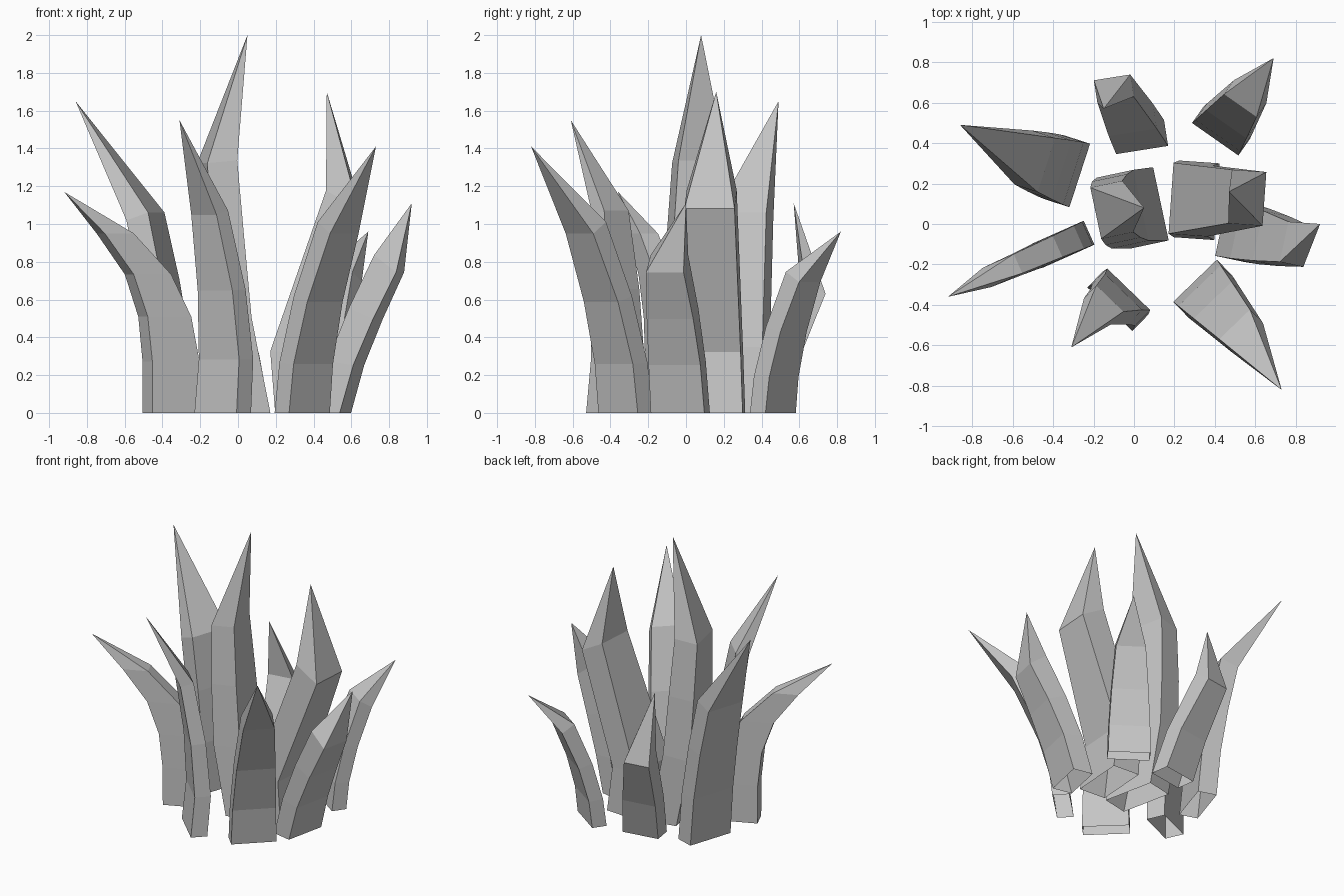
import bpy
import bmesh
from math import radians
from mathutils import Matrix, Vector

# Remove the default cube only
cube = bpy.data.objects.get("Cube")
if cube:
    bpy.data.objects.remove(cube, do_unlink=True)

# Single stone-grey material
GREY = (0.56, 0.56, 0.56, 1)
stone = bpy.data.materials.new("stone_grey")
stone.use_nodes = True
stone.diffuse_color = GREY
shader = stone.node_tree.nodes["Principled BSDF"]
shader.inputs["Base Color"].default_value = GREY
shader.inputs["Roughness"].default_value = 0.9


def spine_point(base, shoulder, t, bend, rise):
    """Point on the curve that climbs from the base and leans to the shoulder."""
    point = base.lerp(shoulder, t ** bend)
    point.z = shoulder.z * t ** rise
    return point


def add_ring(bm, turn, center, width, depth, slope):
    """Four corners of a turned rectangle; slope raises it along its depth."""
    half_width = turn @ Vector((width / 2, 0, 0))
    half_depth = turn @ Vector((0, depth / 2, depth * slope / 2))
    corners = (
        center - half_width - half_depth,
        center + half_width - half_depth,
        center + half_width + half_depth,
        center - half_width + half_depth,
    )
    return [bm.verts.new(corner) for corner in corners]


def blade(name, base, shoulder, tip, angle, width, depth=0.12,
          bend=2, rise=1, levels=3, taper=0.3, foot=0):
    """Open-bottomed spike: narrowing rings along a bent spine, then a tip."""
    bm = bmesh.new()
    turn = Matrix.Rotation(radians(angle), 3, "Z")
    depth_axis = turn @ Vector((0, 1, 0))
    base = Vector((*base, 0))
    shoulder = Vector(shoulder)

    # Bottom ring stays level and may step out; higher rings tip with the lean
    previous = base
    lower = add_ring(bm, turn, base - depth_axis * foot, width, depth, 0)
    for level in range(levels):
        t = (level + 1) / levels
        center = spine_point(base, shoulder, t, bend, rise)
        step = center - previous
        slope = -1.6 * t * step.dot(depth_axis) / step.z
        shrink = taper * t * t
        upper = add_ring(bm, turn, center, width * (1 - shrink),
                         depth * (1 - shrink / 2), slope)
        for i in range(4):
            j = (i + 1) % 4
            bm.faces.new((lower[i], lower[j], upper[j], upper[i]))
        lower = upper
        previous = center

    # Pointed end
    point = bm.verts.new(tip)
    for i in range(4):
        bm.faces.new((lower[i], lower[(i + 1) % 4], point))

    mesh = bpy.data.meshes.new(name)
    bm.to_mesh(mesh)
    bm.free()
    mesh.materials.append(stone)
    obj = bpy.data.objects.new(name, mesh)
    bpy.context.collection.objects.link(obj)


# Tall blade in the middle
blade("center_blade", base=(0.04, 0.08), shoulder=(-0.11, 0.07, 1.33),
      tip=(0.05, 0.08, 2), angle=-78, width=0.37, depth=0.19,
      bend=0.4, rise=0.9)

# Broad blade beside the middle, upright at first and then leaning out
blade("left_inner_blade", base=(0.27, 0.12), shoulder=(0.56, 0.13, 1.13),
      tip=(0.47, 0.16, 1.7), angle=86, width=0.38, depth=0.2,
      bend=5, rise=1.8, levels=2, foot=0.04)

# Blades along the front
blade("front_blade", base=(-0.06, -0.36), shoulder=(-0.15, -0.4, 1.06),
      tip=(-0.31, -0.61, 1.55), angle=-44, width=0.31, depth=0.11,
      bend=3, rise=1.2, taper=0.4, foot=0.03)

blade("front_left_blade", base=(0.34, -0.32), shoulder=(0.53, -0.53, 0.98),
      tip=(0.73, -0.82, 1.41), angle=44, width=0.3, depth=0.11, rise=1.2)

blade("front_right_blade", base=(-0.35, -0.1), shoulder=(-0.65, -0.23, 0.95),
      tip=(-0.92, -0.36, 1.17), angle=24, width=0.28, depth=0.13,
      bend=3, rise=0.9, levels=4, taper=0.4)

# Blade on the left side, curling out
blade("left_outer_blade", base=(0.5, -0.03), shoulder=(0.8, -0.1, 0.79),
      tip=(0.92, 0, 1.11), angle=78, width=0.29, depth=0.14,
      bend=1.3)

# Blades along the back
blade("back_left_blade", base=(0.43, 0.46), shoulder=(0.55, 0.62, 0.72),
      tip=(0.69, 0.82, 0.96), angle=-35, width=0.28, depth=0.1, rise=1.2)

blade("back_blade", base=(0.03, 0.43), shoulder=(-0.1, 0.67, 0.67),
      tip=(-0.15, 0.57, 1.11), angle=9, width=0.26, depth=0.13,
      bend=1.5, rise=1.2, levels=2)

blade("back_right_blade", base=(-0.33, 0.26), shoulder=(-0.49, 0.31, 1.04),
      tip=(-0.86, 0.49, 1.65), angle=72, width=0.33, depth=0.13,
      bend=1.5, taper=0.15)
